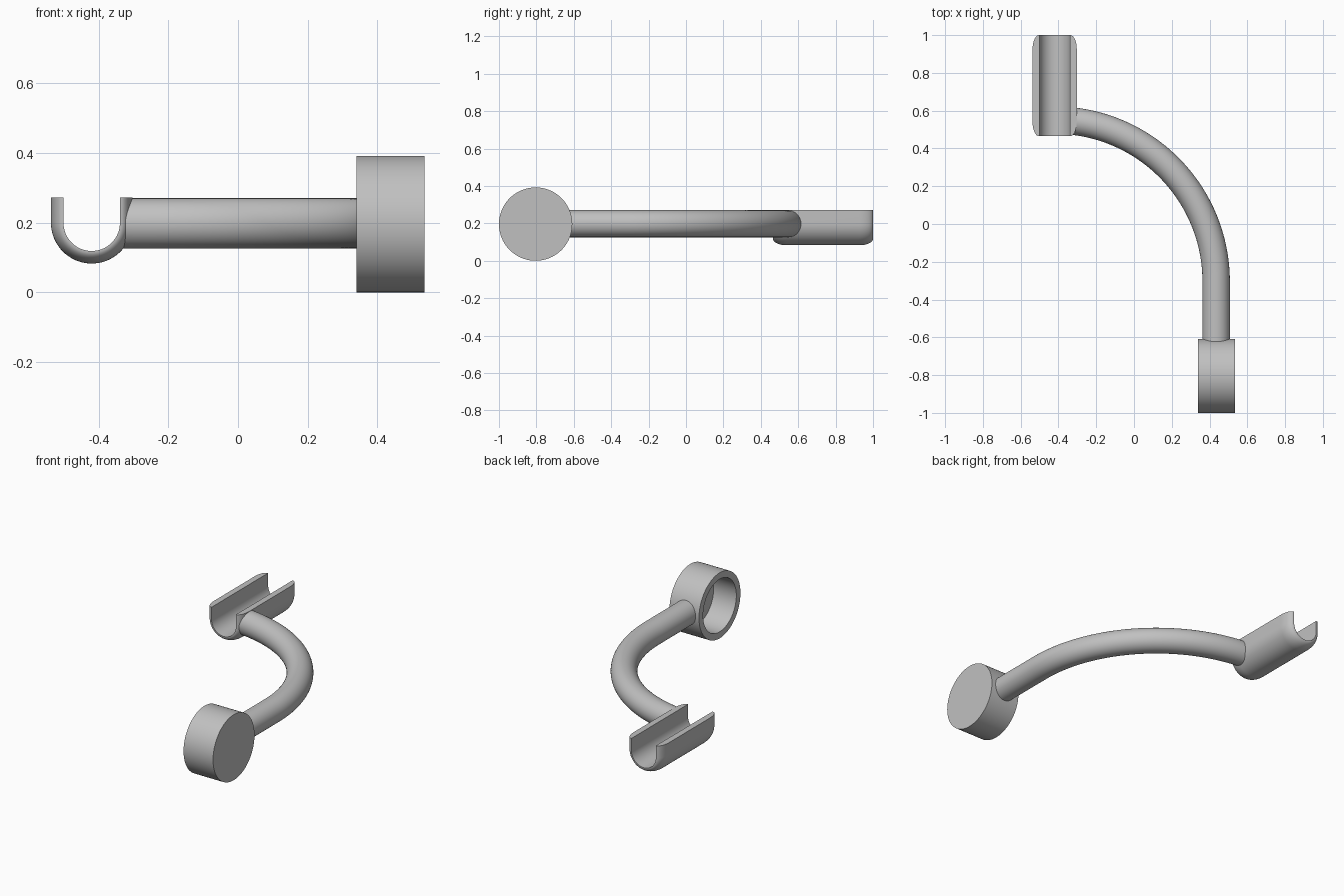
import bpy, bmesh, math
from math import sin, cos, pi, radians

if "Cube" in bpy.data.objects:
    bpy.data.objects.remove(bpy.data.objects["Cube"], do_unlink=True)

GREY = (0.53, 0.53, 0.53, 1.0)
mat = bpy.data.materials.new("plain grey")
mat.use_nodes = True
mat.diffuse_color = GREY
mat.node_tree.nodes["Principled BSDF"].inputs["Base Color"].default_value = GREY

AXIS_Z = 0.198               # shared height of the tube and cup axes
CLIP_X, CLIP_Z = -0.42, 0.20


def loft(name, rings, angle=35):
    """Skin a list of closed rings and cap both ends."""
    bm = bmesh.new()
    loops = [[bm.verts.new(p) for p in ring] for ring in rings]
    n = len(loops[0])
    for a, b in zip(loops, loops[1:]):
        for i in range(n):
            j = (i + 1) % n
            bm.faces.new((a[i], a[j], b[j], b[i]))
    bm.faces.new(loops[0])
    bm.faces.new(loops[-1])
    bmesh.ops.recalc_face_normals(bm, faces=bm.faces)
    mesh = bpy.data.meshes.new(name)
    bm.to_mesh(mesh)
    bm.free()
    mesh.materials.append(mat)
    obj = bpy.data.objects.new(name, mesh)
    bpy.context.collection.objects.link(obj)
    bpy.ops.object.select_all(action="DESELECT")
    obj.select_set(True)
    bpy.context.view_layer.objects.active = obj
    bpy.ops.object.shade_smooth_by_angle(angle=radians(angle))
    return obj


# Round cup: closed on +x, open on -x
def cup_ring(x, r, n=96):
    return [(x, -0.804 + r * cos(2 * pi * i / n), 0.196 + r * sin(2 * pi * i / n))
            for i in range(n)]


loft("round_cup", [cup_ring(x, r) for x, r in
                   ((0.535, 0.196), (0.34, 0.196), (0.34, 0.157), (0.49, 0.157))])


# Bent tube: straight run, then nearly a quarter turn into the clip
def tube_ring(x, y, turn, r=0.0725, n=48):
    ring = []
    for i in range(n):
        a = 2 * pi * i / n
        ring.append((x + r * cos(a) * cos(turn), y + r * cos(a) * sin(turn),
                     AXIS_Z + r * sin(a)))
    return ring


BEND, BEND_Y = 0.855, -0.305
tube = [tube_ring(CLIP_X + BEND, -0.635, 0)]
for k in range(49):
    t = radians(84) * k / 48
    tube.append(tube_ring(CLIP_X + BEND * cos(t), BEND_Y + BEND * sin(t), t))
tube.append([(-0.337, y + 0.001, z) for x, y, z in tube[-1]])
loft("bent_tube", tube)


# Open clip: U-shaped channel whose outer edge is rounded off at both ends
def u_profile(r, n=40):
    arc = [(r * cos(pi + pi * i / n), r * sin(pi + pi * i / n)) for i in range(n + 1)]
    return [(-r, 0.072)] + arc + [(r, 0.072)]


def clip_ring(y, outer):
    section = u_profile(outer) + u_profile(0.081)[::-1]
    return [(CLIP_X + u, y, CLIP_Z + v) for u, v in section]


ROUND_Y, ROUND_R, STEPS = 0.075, 0.034, 12
ends = [(ROUND_Y * (1 - cos(a)), 0.117 - ROUND_R * (1 - sin(a)))
        for a in (pi / 2 * k / STEPS for k in range(STEPS + 1))]
rings = [clip_ring(0.465 + d, r) for d, r in ends]
rings += [clip_ring(1.0 - d, r) for d, r in reversed(ends)]
loft("open_clip", rings)
